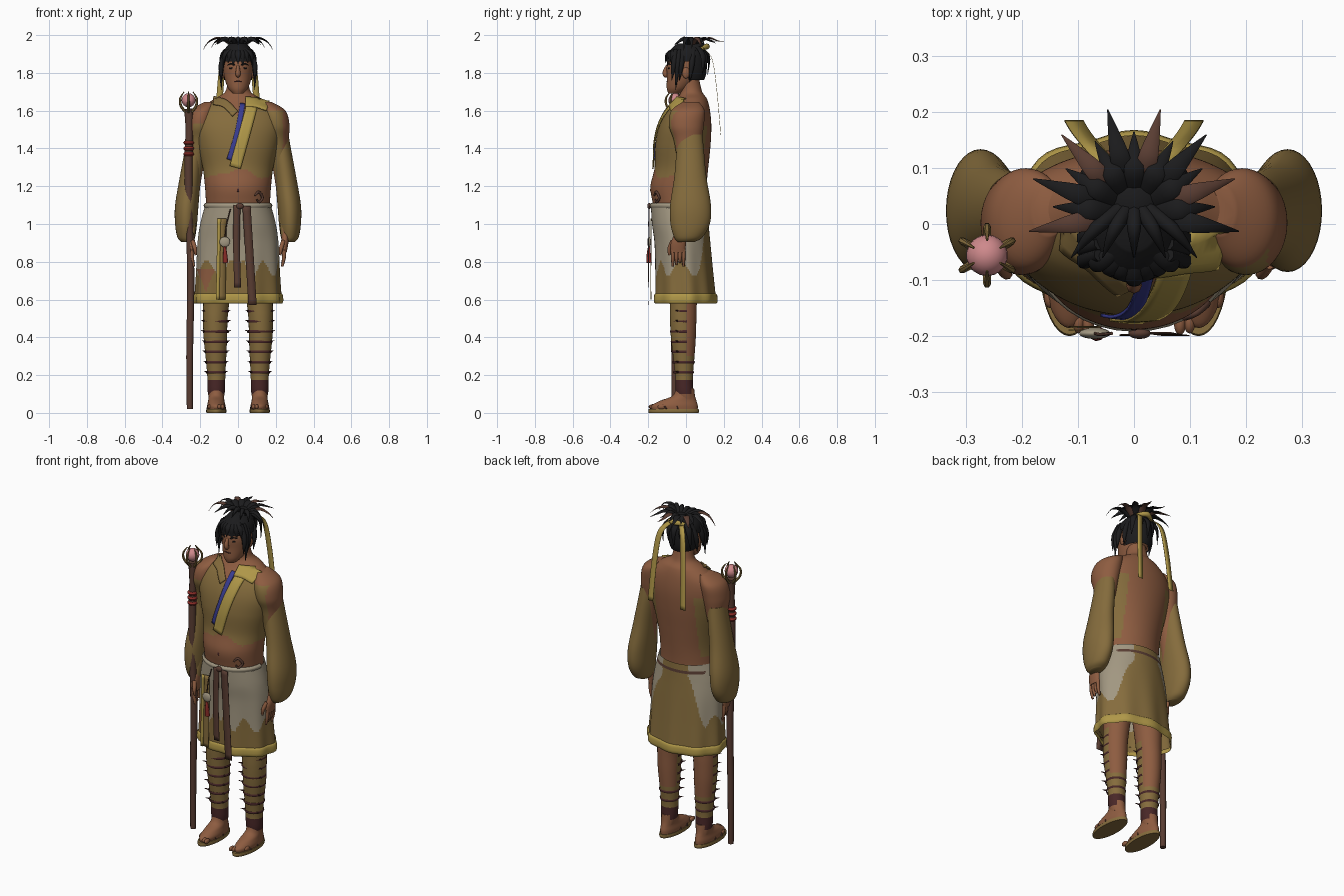
import bpy, bmesh, math
from mathutils import Vector
from mathutils.bvhtree import BVHTree

if "Cube" in bpy.data.objects:
    bpy.data.objects.remove(bpy.data.objects["Cube"])

COLOURS = {"skin": (.27, .108, .052), "tan": (.235, .15, .046), "beige": (.36, .31, .22),
           "gold": (.43, .31, .065), "brown": (.1, .046, .032), "black": (.011, .011, .012),
           "maroon": (.065, .02, .02), "pink": (.62, .25, .26), "blue": (.04, .045, .28),
           "red": (.25, .025, .02)}
MATS = {}
for label, rgb in COLOURS.items():
    m = bpy.data.materials.new(label)
    m.use_nodes = True
    m.diffuse_color = (*rgb, 1)
    m.node_tree.nodes["Principled BSDF"].inputs["Base Color"].default_value = (*rgb, 1)
    MATS[label] = m
made = []


def finish(name, bm, colour, rule=None, keep=None, thick=0):
    """Turn a bmesh into an object; rule(centre) names a face colour, keep(centre) filters faces."""
    if keep:
        bad = [f for f in bm.faces if not keep(f.calc_center_median())]
        bmesh.ops.delete(bm, geom=bad, context='FACES')
    bmesh.ops.recalc_face_normals(bm, faces=bm.faces)
    me = bpy.data.meshes.new(name)
    slots = [colour]
    for f in bm.faces:
        c = (rule(f.calc_center_median()) if rule else None) or colour
        if c not in slots:
            slots.append(c)
        f.material_index = slots.index(c)
    for c in slots:
        me.materials.append(MATS[c])
    bm.to_mesh(me)
    ob = bpy.data.objects.new(name, me)
    bpy.context.scene.collection.objects.link(ob)
    if thick:
        ob.modifiers.new("thickness", 'SOLIDIFY').thickness = thick
    made.append(ob)
    return bm


def smooth_path(pts, steps):
    """Catmull-Rom interpolation of tuples of any length."""
    pts = [Vector(p) for p in pts]
    ext = [pts[0]] + pts + [pts[-1]]
    out = []
    for a, b, c, d in zip(ext, ext[1:], ext[2:], ext[3:]):
        for i in range(steps):
            t = i / steps
            out.append((2*b + (c - a)*t + (2*a - 5*b + 4*c - d)*t*t + (3*b - a - 3*c + d)*t**3) / 2)
    return out + [pts[-1]]


def grid(rows, closed=True, cap=True):
    """Join rows of points with quads."""
    bm = bmesh.new()
    vs = [[bm.verts.new(p) for p in r] for r in rows]
    n = len(rows[0])
    for r, s in zip(vs, vs[1:]):
        for i in range(n if closed else n - 1):
            j = (i + 1) % n
            bm.faces.new((r[i], r[j], s[j], s[i]))
    if closed and cap:
        bm.faces.new(vs[0])
        bm.faces.new(vs[-1])
    return bm


def loft(name, rings, colour, rule=None, keep=None, side=1, n=36, steps=6, cap=True, ripple=0):
    """Upright body from ellipses (z, cx, cy, rx, ry)."""
    rows = []
    for z, cx, cy, rx, ry in smooth_path(rings, steps):
        row = []
        for i in range(n):
            a = math.tau * i / n
            k = 1 + ripple * math.sin(9 * a) * min(1, max(0, (1 - z) * 2.5))
            row.append((side * cx + rx * k * math.cos(a), cy + ry * k * math.sin(a), z))
        rows.append(row)
    return finish(name, grid(rows, cap=cap), colour, rule, keep)


def tube(name, pts, colour, n=8, flat=1, steps=5):
    """Swept tube through (x, y, z, radius) with a frame carried along the path."""
    path = smooth_path(pts, steps)
    rows, q, last = [], None, None
    for i, p in enumerate(path):
        d = path[min(i + 1, len(path) - 1)].xyz - path[max(i - 1, 0)].xyz
        q = last.rotation_difference(d) @ q if q else d.to_track_quat('Z', 'Y')
        last = d
        rows.append([p.xyz + q @ Vector((p.w * math.cos(math.tau * k / n),
                     p.w * flat * math.sin(math.tau * k / n), 0)) for k in range(n)])
    finish(name, grid(rows), colour)


def ball(name, centre, size, colour):
    bm = bmesh.new()
    bmesh.ops.create_uvsphere(bm, u_segments=18, v_segments=12, radius=1)
    bmesh.ops.scale(bm, vec=size, verts=bm.verts)
    bmesh.ops.translate(bm, vec=centre, verts=bm.verts)
    finish(name, bm, colour)


def strip(name, pts, width, colour):
    """Hanging band through (x, y, z), wide along x."""
    rows = [[(p.x - width / 2, p.y, p.z), (p.x + width / 2, p.y, p.z)] for p in smooth_path(pts, 6)]
    finish(name, grid(rows, closed=False), colour, thick=.002)


# Torso with open-backed vest
def vest(c):
    hem = 1.25 + .008 * math.sin(40 * c.x) + .045 * max(0, 1 - abs(c.x) * 8)
    if c.y > 0:
        return "tan" if 1.14 < c.z < 1.52 and abs(c.x) > .13 else None
    return "tan" if hem < c.z < 1.575 + abs(c.x) * .55 else None


torso = loft("torso", [(1.04, 0, -.03, .168, .13), (1.12, 0, -.038, .17, .14), (1.2, 0, -.04, .175, .148),
                       (1.3, 0, -.024, .187, .142), (1.42, 0, -.016, .215, .146), (1.52, 0, -.004, .232, .138),
                       (1.6, 0, .012, .208, .115), (1.66, 0, .03, .13, .082), (1.7, 0, .028, .068, .058),
                       (1.77, 0, .015, .054, .054)], "skin", vest, n=108, steps=10)
tree = BVHTree.FromBMesh(torso)


def lapel(name, pts, width, colour, lift=.008):
    """Band laid on the chest through (x, z)."""
    path = smooth_path(pts, 6)
    rows = []
    for i, p in enumerate(path):
        d = (path[min(i + 1, len(path) - 1)] - path[max(i - 1, 0)]).normalized()
        row = []
        for k in range(-2, 3):
            x, z = p.x - d.y * width * k / 4, p.y + d.x * width * k / 4
            hit = tree.ray_cast(Vector((x, -1, z)), Vector((0, 1, 0)))[0]
            row.append((x, (hit.y if hit else 0) - lift, z))
        rows.append(row)
    finish(name, grid(rows, closed=False), colour, thick=.006)


lapel("gold_lapel", [(.075, 1.63), (.035, 1.48), (-.015, 1.3)], .06, "gold", .012)
lapel("gold_collar", [(.16, 1.625), (.1, 1.645), (.04, 1.65)], .05, "gold", .016)
lapel("blue_edging", [(.025, 1.64), (-.005, 1.48), (-.048, 1.34)], .026, "blue")
lapel("right_collar", [(-.13, 1.655), (-.07, 1.64), (-.015, 1.585)], .04, "tan", .012)
tube("belly_mark", [(.09, -.168, 1.15, .005), (.11, -.158, 1.17, .007), (.13, -.142, 1.14, .007),
                    (.112, -.155, 1.115, .006), (.1, -.163, 1.13, .004)], "brown")
ball("navel", (0, -.187, 1.18), (.006, .003, .01), "maroon")

# Head and face
loft("head", [(1.69, 0, -.06, .028, .033), (1.72, 0, -.042, .053, .06), (1.78, 0, -.013, .073, .088),
              (1.84, 0, -.005, .078, .097), (1.9, 0, .003, .068, .085), (1.94, 0, .005, .035, .05)], "skin")
tube("nose", [(0, -.098, 1.84, .007), (0, -.11, 1.81, .012), (0, -.108, 1.79, .014), (0, -.096, 1.782, .008)], "skin")
ball("mouth", (0, -.097, 1.755), (.022, .006, .005), "maroon")

# Hair cap, fringe and spiky bun
loft("hair_cap", [(1.74, 0, .02, .06, .065), (1.79, 0, .008, .082, .098), (1.85, 0, .002, .09, .108),
                  (1.91, 0, .006, .08, .096), (1.955, 0, .012, .045, .06)], "black",
     keep=lambda c: c.z > 1.865 or (c.y > .018 and c.z > 1.765))
for i in range(7):
    x = (i - 3) * .023
    tube("fringe_lock", [(x * .5, -.05, 1.93, .012), (x, -.1 + abs(x) * .4, 1.9, .016),
                         (x * 1.15, -.108 + abs(x) * .5, 1.836 + .014 * (i % 2), .001)], "black", flat=.5)
ball("bun", (0, .045, 1.93), (.055, .06, .04), "black")
tube("hair_tie", [(-.05, .085, 1.93, .01), (0, .11, 1.94, .016), (.05, .085, 1.93, .01)], "gold")
for i in range(15):
    a = math.radians(-10 + i * 200 / 14)
    reach = .19 if i % 2 == 0 else .145
    dx, dy = math.cos(a) * reach, math.sin(a) * reach
    tube("bun_spike", [(dx * .1, .02 + dy * .1, 1.93, .012), (dx * .5, .02 + dy * .5, 1.983, .018),
                       (dx * .8, .02 + dy * .8, 1.97, .009), (dx, .02 + dy, 1.925 + .04 * math.sin(a), .001)],
         "brown" if i % 4 == 2 else "black", flat=.3)
for i in range(5):
    x = (i - 2) * .035
    tube("crown_spike", [(x * .3, .03, 1.95, .014), (x, -.01, 1.98, .012), (x * 1.6, -.06, 1.95, .001)], "black")
    tube("nape_lock", [(x * .6, .06, 1.94, .014), (x * 1.2, .118 - abs(x) * .4, 1.89, .017),
                       (x * 1.3, .115 - abs(x) * .4, 1.79 + .02 * (i % 2), .001)], "black", flat=.5)


# Paired parts
def arm_colour(c):
    if c.x < 0 and c.z > 1.53:
        return None
    return "tan" if c.y < -.01 and abs(c.x) < .238 and c.z < 1.6 else None


def leg_colour(c):
    if .1 < c.z < .17:
        return "maroon"
    return "tan" if .17 < c.z < .58 and (c.y < .005 or c.z < .3) else None


for s, tag in ((1, "left_"), (-1, "right_")):
    ball(tag + "ear", (s * .08, .0, 1.8), (.012, .02, .03), "skin")
    ball(tag + "eye", (s * .033, -.091, 1.825), (.014, .005, .005), "black")
    tube(tag + "brow", [(s * .016, -.1, 1.843, .003), (s * .035, -.093, 1.849, .004), (s * .055, -.078, 1.842, .002)], "black")
    for y, low in ((-.075, 1.76), (-.055, 1.71), (-.035, 1.76), (.02, 1.75)):
        tube(tag + "side_lock", [(s * .06, y + .02, 1.92, .012), (s * .088, y + .01, 1.84, .015),
                                 (s * .088, y, low, .001)], "black")
    strip(tag + "hair_ribbon", [(s * .035, .095, 1.93), (s * .075, .14, 1.87), (s * .095, .165, 1.7),
                                (s * .107, .185, 1.47)], .034, "gold")
    # Arm, sleeve and hand
    loft(tag + "arm", [(1.645, .15, .025, .03, .045), (1.6, .187, .01, .064, .088), (1.52, .203, .002, .07, .092),
                       (1.42, .213, .01, .055, .07), (1.2, .24, .01, .04, .045), (.93, .25, -.03, .022, .03)],
         "skin", arm_colour, side=s, n=48, steps=8)
    loft(tag + "sleeve", [(1.475, .222, .02, .045, .066), (1.4, .23, .022, .05, .072), (1.25, .252, .023, .056, .085),
                          (1.1, .271, .024, .062, .108), (1, .275, .022, .058, .104), (.93, .274, .012, .047, .075),
                          (.905, .27, 0, .03, .045)], "tan", side=s)
    loft(tag + "palm", [(.95, .25, -.03, .02, .03), (.9, .248, -.04, .019, .04), (.85, .243, -.043, .015, .038)],
         "skin", side=s, n=16)
    for k in range(4):
        y = -.07 + k * .019
        tube(tag + "finger", [(s * .244, y, .865, .011), (s * .243, y, .82, .01), (s * .234, y, .775 + .01 * (k % 3), .006)], "skin")
    tube(tag + "thumb", [(s * .24, -.07, .91, .012), (s * .228, -.088, .87, .011), (s * .224, -.088, .835, .006)], "skin")
    # Leg with wraps, strapped all round only below the calf
    loft(tag + "leg", [(.8, .1, -.01, .085, .09), (.6, .114, -.014, .07, .073), (.5, .12, -.015, .065, .07),
                       (.4, .12, -.014, .062, .066), (.3, .117, -.012, .055, .057), (.2, .115, -.01, .048, .047),
                       (.12, .115, -.008, .046, .047), (.07, .115, 0, .038, .045)], "skin", leg_colour, side=s, n=48, steps=10)
    for k in range(7):
        z = .215 + k * .054
        r = .051 + min(k, 4) * .004
        loft(tag + "leg_strap", [(z - .007, .117, -.013, r, r + .002), (z, .117, -.013, r + .003, r + .005),
                                 (z + .007, .117, -.013, r, r + .002)], "maroon", side=s, n=24, steps=2, cap=False,
             keep=lambda c: c.z < .28 or c.y < .01)
        for e in (-1, 1):
            tube(tag + "strap_end", [(s * .117 + e * r * .8, -.04, z, .006), (s * .117 + e * (r + .012), -.055, z + .006, .001)],
                 "maroon", n=5)
    # Foot and sandal
    loft(tag + "foot", [(.018, .115, -.06, .047, .122), (.04, .115, -.06, .048, .122), (.065, .115, -.04, .043, .095),
                        (.09, .115, -.012, .04, .06), (.13, .115, -.004, .04, .047)], "skin", side=s)
    loft(tag + "sole", [(0, .115, -.065, .052, .132), (.01, .115, -.065, .054, .135), (.02, .115, -.065, .052, .132)],
         "tan", side=s, steps=2)
    for k in range(5):
        ball(tag + "toe", (s * (.082 + k * .017), -.176 + k * k * .003, .032), (.011, .022, .014), "skin")
    for y, h in ((-.12, .06), (-.06, .086)):
        tube(tag + "sandal_strap", [(s * .067, y + .015, .02, .005), (s * .085, y, h - .012, .005), (s * .115, y - .01, h, .005),
                                    (s * .145, y, h - .012, .005), (s * .163, y + .015, .02, .005)], "brown", n=6)


# Skirt with patched cloth, trim and roll
def skirt_colour(c):
    if c.y > 0 and 1.05 < c.z < 1.066 and abs(c.x) < .16:
        return "brown"
    if c.y < 0 and .64 < c.z < .76 and abs(c.x + .17) < (c.z - .64) * .4:
        return "skin"
    a = math.atan2(abs(c.x), -c.y)
    edge = .765 + .04 * math.sin(a * 9 + c.x * 6) + max(0, a - 1.95) * .5
    return "beige" if c.z > edge and a < 2.45 else None


loft("skirt", [(1.1, 0, -.036, .174, .15), (1, 0, -.03, .2, .15), (.9, 0, -.02, .214, .148),
               (.75, 0, -.012, .22, .153), (.6, 0, -.005, .228, .16)], "tan", skirt_colour, n=144, steps=14,
     cap=False, ripple=.028)
loft("skirt_trim", [(.632, 0, -.005, .227, .159), (.622, 0, -.005, .234, .166), (.592, 0, -.005, .236, .168),
                    (.578, 0, -.005, .229, .161)], "gold", n=72, steps=3, cap=False, ripple=.028)
loft("waist_roll", [(1.085, 0, -.036, .177, .152), (1.1, 0, -.037, .182, .155), (1.112, 0, -.037, .172, .146)],
     "beige", keep=lambda c: c.y < -.03, steps=3, cap=False)

# Sashes and ornaments on the front
strip("short_sash", [(-.005, -.198, 1.1), (-.008, -.2, .9), (-.002, -.2, .665)], .036, "brown")
strip("long_sash", [(.045, -.195, 1.095), (.06, -.198, .85), (.077, -.2, .57)], .044, "brown")
ball("sash_knot", (.01, -.195, 1.095), (.02, .01, .016), "brown")
strip("front_panel", [(-.085, -.185, 1.03), (-.088, -.184, .8), (-.092, -.184, .6)], .05, "tan")
strip("panel_edging", [(-.1, -.19, 1.03), (-.104, -.19, .8), (-.108, -.19, .6)], .018, "gold")
ball("pendant", (-.07, -.195, .905), (.028, .01, .028), "beige")
tube("pendant_cord", [(-.04, -.195, 1.08, .003), (-.06, -.197, 1, .003), (-.07, -.195, .92, .003)], "brown")
tube("tassel", [(-.07, -.195, .88, .006), (-.068, -.197, .84, .011), (-.066, -.195, .795, .014)], "red")

# Staff with clawed orb
tube("staff", [(-.255, -.06, .02, .016), (-.256, -.06, .3, .018), (-.25, -.06, .7, .019), (-.257, -.06, 1, .019),
               (-.262, -.058, 1.3, .022), (-.258, -.058, 1.5, .02), (-.262, -.056, 1.61, .024)], "brown", n=12)
ball("orb", (-.262, -.056, 1.655), (.037, .037, .037), "pink")
for i in range(6):
    a = math.tau * (i + .5) / 6
    tube("claw", [(-.262 + math.cos(a) * r, -.056 + math.sin(a) * r, z, w)
                  for r, z, w in ((.015, 1.59, .008), (.046, 1.625, .007), (.05, 1.665, .006), (.027, 1.7, .002))], "tan", n=6)
for z in (1.37, 1.4, 1.43):
    loft("staff_binding", [(z - .01, -.261, -.058, .022, .022), (z, -.261, -.058, .029, .029),
                           (z + .01, -.261, -.058, .022, .022)], "red", n=14, steps=2)

# Smooth shading with sharp edges kept
bpy.ops.object.select_all(action='DESELECT')
for ob in made:
    ob.select_set(True)
bpy.context.view_layer.objects.active = made[0]
bpy.ops.object.shade_smooth_by_angle(angle=math.radians(50))
